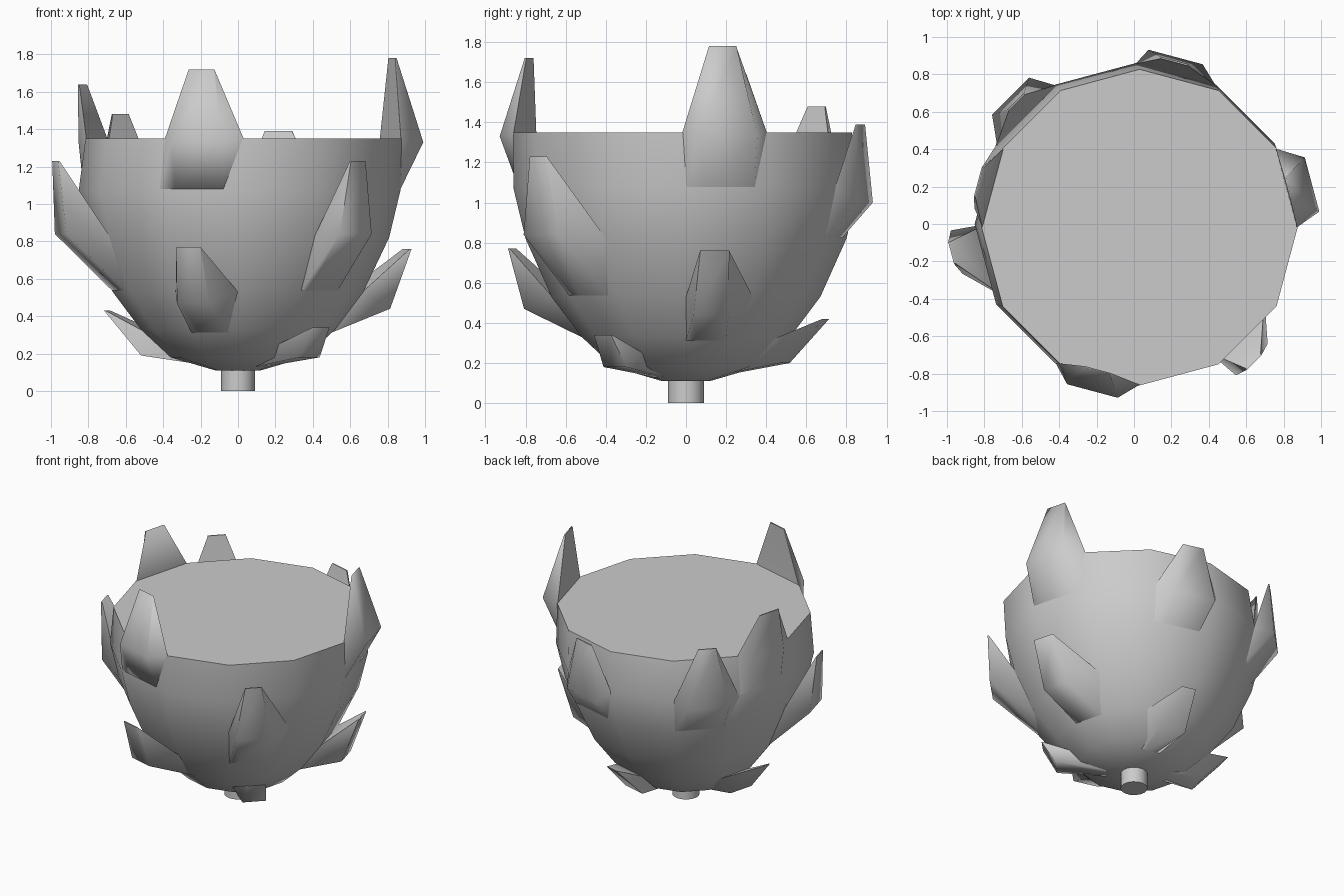
import bpy, bmesh
from math import sin, cos, pi, radians
from mathutils import Vector

if "Cube" in bpy.data.objects:
    bpy.data.objects.remove(bpy.data.objects["Cube"])

SIDES = 12
PROFILE = [(0.12, 0.11), (0.36, 0.18), (0.52, 0.33), (0.67, 0.53),
           (0.80, 0.82), (0.86, 1.07), (0.845, 1.35)]


def body_radius(z):
    for (r0, z0), (r1, z1) in zip(PROFILE, PROFILE[1:]):
        if z <= z1:
            return r0 + (r1 - r0) * max(0, (z - z0) / (z1 - z0))
    return PROFILE[-1][0]


def shift(z):
    """The bud leans slightly towards its rim."""
    k = max(0, (z - 1.07) / 0.28)
    return Vector((0.008 + 0.022 * k, -0.018 * k, 0)) if z > 0.6 else Vector((0, 0, 0))


def loft(name, rings, angle=40):
    bm = bmesh.new()
    rows = [[bm.verts.new(p) for p in ring] for ring in rings]
    for a, b in zip(rows, rows[1:]):
        n = len(a)
        for i in range(n):
            j = (i + 1) % n
            bm.faces.new((a[i], a[j], b[j], b[i]))
    bm.faces.new(rows[0][::-1])
    bm.faces.new(rows[-1])
    bmesh.ops.recalc_face_normals(bm, faces=bm.faces)
    me = bpy.data.meshes.new(name)
    bm.to_mesh(me)
    bm.free()
    ob = bpy.data.objects.new(name, me)
    bpy.context.collection.objects.link(ob)
    bpy.ops.object.select_all(action='DESELECT')
    bpy.context.view_layer.objects.active = ob
    ob.select_set(True)
    bpy.ops.object.shade_smooth_by_angle(angle=radians(angle))


def circle(r, z, n):
    return [shift(z) + Vector((r * cos(2 * pi * i / n), r * sin(2 * pi * i / n), z))
            for i in range(n)]


# Flat-topped bud and stem
loft("bud", [circle(r, z, SIDES) for r, z in PROFILE])
loft("stem", [circle(0.09, 0, 16), circle(0.09, 0.13, 16)])


def corner(cell, side, z):
    """Corner of a bud panel, sunk slightly into the bud."""
    a = radians(cell + 15 * side)
    r = body_radius(z) - 0.004
    return shift(z) + Vector((r * cos(a), r * sin(a), z))


def leaf(name, cell, az, low, high, bulge, tip, half_out, half_tip):
    """Scale pulled out of one bud panel (low..high): swells at bulge, ends at a thin tip."""
    e = Vector((cos(radians(az)), sin(radians(az)), 0))
    t = Vector((-sin(radians(cell)), cos(radians(cell)), 0))

    def at(r, z, s):
        return e * r + t * s + Vector((0, 0, z))

    b0, b1 = corner(cell, -1, low), corner(cell, 1, low)
    c0, c1 = corner(cell, -1, high), corner(cell, 1, high)
    inner = (tip[0] - 0.008, tip[1])
    rings = [[b0, b0.lerp(b1, 0.2), b0.lerp(b1, 0.8), b1],
             [c0, at(*bulge, -half_out), at(*bulge, half_out), c1],
             [at(*inner, -half_tip), at(*tip, -half_tip),
              at(*tip, half_tip), at(*inner, half_tip)]]
    loft(name, rings, 75)


# Scales: panel angle, tip angle, panel low and high, bulge (r, z), tip (r, z), half widths
LEAVES = [
    ("top_leaf", -105, -104, 1.07, 1.35, (0.92, 1.33), (0.81, 1.72), 0.14, 0.07),
    ("top_leaf", 15, 12.5, 1.07, 1.35, (0.975, 1.33), (0.85, 1.78), 0.15, 0.07),
    ("top_leaf", 165, 165, 1.07, 1.35, (0.845, 1.33), (0.865, 1.64), 0.14, 0.08),
    ("upper_leaf", 75, 76, 0.82, 1.07, (0.92, 1.00), (0.90, 1.39), 0.15, 0.075),
    ("upper_leaf", 135, 134, 0.82, 1.07, (0.95, 1.06), (0.91, 1.48), 0.14, 0.06),
    ("middle_leaf", 195, 189, 0.53, 0.82, (0.96, 0.84), (0.99, 1.23), 0.12, 0.06),
    ("middle_leaf", -45, -49, 0.53, 0.82, (0.96, 0.84), (0.98, 1.23), 0.12, 0.055),
    ("lower_leaf", -105, -107, 0.31, 0.53, (0.82, 0.47), (0.91, 0.77), 0.09, 0.065),
    ("lower_leaf", 15, 9, 0.31, 0.53, (0.80, 0.44), (0.92, 0.76), 0.09, 0.075),
    ("bottom_leaf", 165, 172, 0.15, 0.32, (0.50, 0.19), (0.71, 0.43), 0.09, 0.05),
    ("bottom_leaf", 75, 81, 0.15, 0.32, (0.50, 0.20), (0.71, 0.42), 0.09, 0.05),
    ("bottom_leaf", -45, -43, 0.13, 0.25, (0.52, 0.18), (0.61, 0.34), 0.08, 0.06),
]
for spec in LEAVES:
    leaf(*spec)
